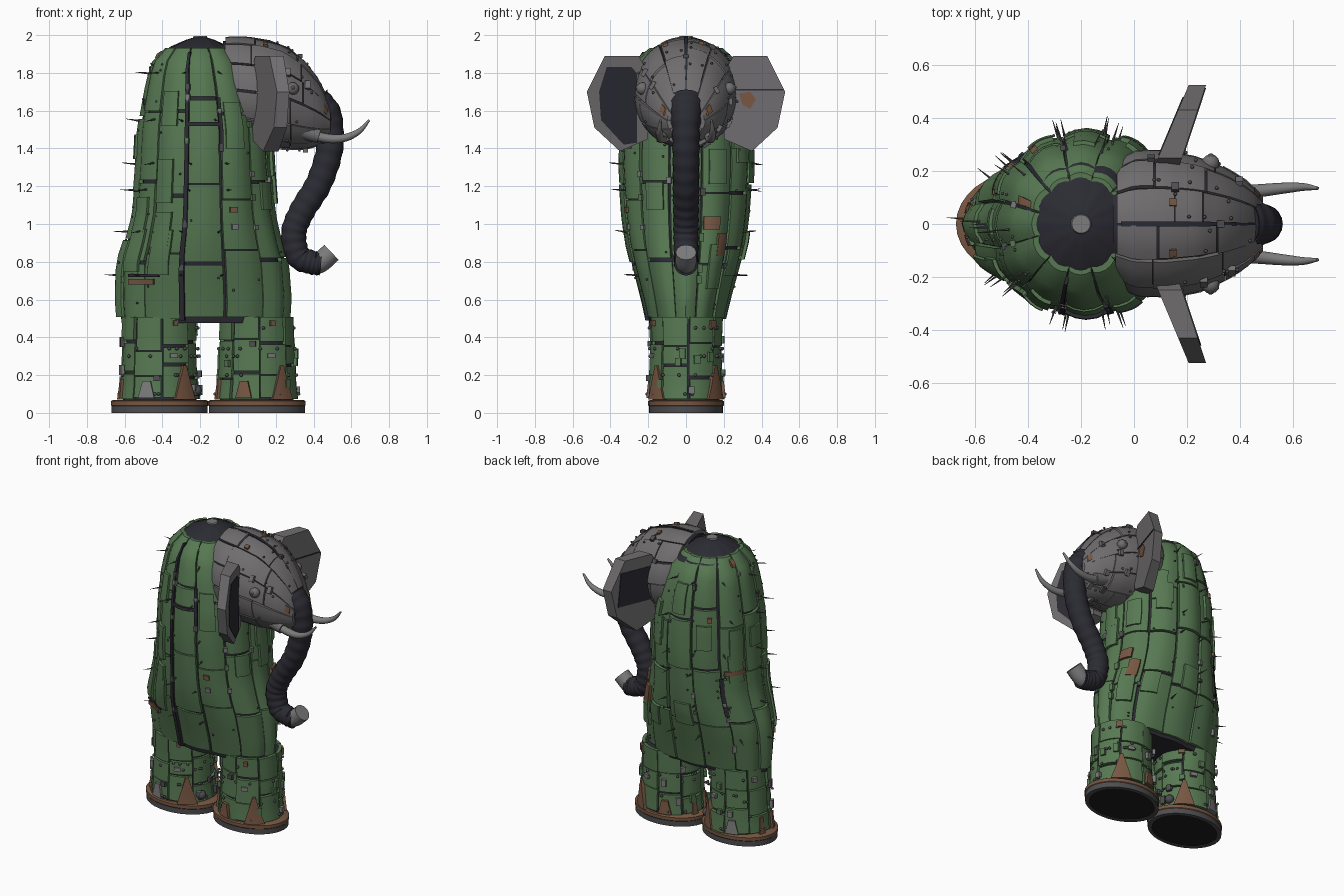
import bpy, bmesh, random
from math import sin, cos, pi, radians, tau
from mathutils import Vector, Matrix

random.seed(7)
if "Cube" in bpy.data.objects:
    bpy.data.objects.remove(bpy.data.objects["Cube"])


def material(name, r, g, b):
    m = bpy.data.materials.new(name)
    m.use_nodes = True
    m.diffuse_color = (r, g, b, 1)
    m.node_tree.nodes["Principled BSDF"].inputs["Base Color"].default_value = (r, g, b, 1)
    return m


GREEN, GREY, DARK, RUST, LIGHT, IRON, SOLE = range(7)
MATS = [material("green plate", .095, .19, .085), material("grey plate", .16, .152, .157),
        material("dark rubber", .024, .024, .033), material("rust", .185, .095, .055),
        material("light metal", .2, .2, .2), material("dark iron", .075, .075, .08),
        material("black sole", .012, .012, .014)]


def finish(name, bm, angle=35):
    bmesh.ops.remove_doubles(bm, verts=bm.verts, dist=1e-5)
    mesh = bpy.data.meshes.new(name)
    bm.to_mesh(mesh)
    bm.free()
    for m in MATS:
        mesh.materials.append(m)
    ob = bpy.data.objects.new(name, mesh)
    bpy.context.collection.objects.link(ob)
    bpy.ops.object.select_all(action='DESELECT')
    ob.select_set(True)
    bpy.context.view_layer.objects.active = ob
    bpy.ops.object.shade_smooth_by_angle(angle=radians(angle))


def paint(verts, mat):
    for f in {f for v in verts for f in v.link_faces}:
        f.material_index = mat


def table(rows, t):
    """Linear lookup in rows of (key, values...)."""
    t = min(max(t, rows[0][0]), rows[-1][0])
    for p, q in zip(rows, rows[1:]):
        if t <= q[0]:
            k = (t - p[0]) / (q[0] - p[0])
            return [a + (b - a) * k for a, b in zip(p[1:], q[1:])]


# Surface functions: (angle, station, offset) -> point
BODY = [(.47, -.63, .27, .205), (.6, -.64, .28, .235), (.8, -.635, .265, .29), (.9, -.6, .235, .315),
        (1.05, -.56, .2, .335), (1.3, -.54, .18, .352), (1.5, -.53, .17, .345), (1.7, -.495, .12, .32),
        (1.83, -.465, .07, .285), (1.9, -.43, .03, .245), (1.94, -.37, -.035, .175),
        (1.975, -.29, -.11, .1), (1.99, -.24, -.16, .05)]
HEAD = [(-.08, 1.98, 1.45, .22), (0, 1.985, 1.43, .272), (.12, 1.975, 1.41, .275), (.25, 1.94, 1.4, .25),
        (.35, 1.86, 1.4, .205), (.43, 1.76, 1.42, .155), (.5, 1.61, 1.47, .08)]
LEG = [(.03, .215, .195), (.15, .2, .187), (.35, .192, .178), (.52, .185, .185)]


def body(u, z, off=0):
    a, b, r = table(BODY, z)
    k = .95 + .05 * abs(cos(6 * u))
    return Vector(((a + b) / 2 + ((b - a) / 2 * k + off) * cos(u), (r * k + off) * sin(u), z))


def head(u, x, off=0):
    top, low, r = table(HEAD, x)
    return Vector((x, (r + off) * cos(u), (top + low) / 2 + ((top - low) / 2 + off) * sin(u)))


def leg(cx):
    def surf(u, z, off=0):
        rx, ry = table(LEG, z)
        return Vector((cx + (rx + off) * cos(u), (ry + off) * sin(u), z))
    return surf


def loft(bm, rings, mat):
    """Skin closed rings of points and cap both ends."""
    vs = [[bm.verts.new(p) for p in ring] for ring in rings]
    n = len(vs[0])
    faces = [bm.faces.new((a[i], a[(i + 1) % n], b[(i + 1) % n], b[i]))
             for a, b in zip(vs, vs[1:]) for i in range(n)]
    faces += [bm.faces.new(vs[0][::-1]), bm.faces.new(vs[-1])]
    for f in faces:
        f.material_index = mat
    bmesh.ops.recalc_face_normals(bm, faces=faces)


def core(bm, surf, stations, off, mat=DARK, n=48):
    loft(bm, [[surf(tau * i / n, v, off) for i in range(n)] for v in stations], mat)


def patch(bm, surf, u0, u1, v0, v1, off, mat, thick=.022, nu=4, nv=5, taper=1):
    """Curved plate with a rim that drops toward the core."""
    g = []
    for j in range(-1, nv + 2):
        row = []
        for i in range(-1, nu + 2):
            a, b = min(max(i, 0), nu) / nu, min(max(j, 0), nv) / nv
            edge = i in (-1, nu + 1) or j in (-1, nv + 1)
            a = .5 + (a - .5) * (1 + (taper - 1) * b)
            row.append(bm.verts.new(surf(u0 + (u1 - u0) * a, v0 + (v1 - v0) * b, off - edge * thick)))
        g.append(row)
    for p, q in zip(g, g[1:]):
        for i in range(len(p) - 1):
            bm.faces.new((p[i], p[i + 1], q[i + 1], q[i])).material_index = mat


def plating(bm, surf, cols, shift, v0, v1, rows, gap, vgap, mat, lift):
    """Cover a surface with columns of unevenly cut plates."""
    step = tau / cols
    for c in range(cols):
        ua, ub = (c + shift) * step, (c + shift + 1) * step
        cuts = [v0] + [v0 + (v1 - v0) * (r + random.uniform(-.25, .25)) / rows for r in range(1, rows)] + [v1]
        for a, b in zip(cuts, cuts[1:]):
            lo, hi = random.choice((.3, .6, 1)) * gap, random.choice((.3, 1, 1.4)) * gap
            patch(bm, surf, ua + lo, ub - hi, a + vgap * random.choice((.2, 1)), b - vgap * .3,
                  random.uniform(0, lift), mat)


def frame(surf, u, v, off=0):
    d = surf(u, v, .1) - surf(u, v)
    return Matrix.Translation(surf(u, v, off)) @ d.to_track_quat('Z', 'Y').to_matrix().to_4x4()


def stud(bm, surf, u, v, size, mat, off=.008):
    r = bmesh.ops.create_icosphere(bm, subdivisions=2, radius=size, matrix=frame(surf, u, v, off))
    paint(r["verts"], mat)


def bracket(bm, surf, u, v, size, mat, off=.012):
    m = frame(surf, u, v, off) @ Matrix.Diagonal((size, size * random.uniform(.8, 1.8), .02, 1))
    paint(bmesh.ops.create_cube(bm, size=1, matrix=m)["verts"], mat)


def sweep(bm, pts, radius, mat, steps=10, n=20):
    """Round tube along a smooth path; radius is a function of 0..1."""
    pts = [Vector(p) for p in pts]
    ext = [2 * pts[0] - pts[1]] + pts + [2 * pts[-1] - pts[-2]]
    line = []
    for a, b, c, d in zip(ext, ext[1:], ext[2:], ext[3:]):
        for s in range(steps):
            t = s / steps
            line.append(.5 * (2 * b + (c - a) * t + (2 * a - 5 * b + 4 * c - d) * t ** 2
                              + (3 * b - a - 3 * c + d) * t ** 3))
    line.append(pts[-1])
    rings = []
    for i, p in enumerate(line):
        t = (line[min(i + 1, len(line) - 1)] - line[max(i - 1, 0)]).normalized()
        up = t.cross(Vector((0, 1, 0))).normalized()
        side = up.cross(t)
        r = radius(i / (len(line) - 1))
        rings.append([p + (side * cos(tau * k / n) + up * sin(tau * k / n)) * r for k in range(n)])
    loft(bm, rings, mat)


# Body: dark core with crown, then green plates, worn patches and open seams
bm = bmesh.new()
core(bm, body, [.475 + .06 * i for i in range(23)] + [r[0] for r in BODY[-5:]], -.014)
finish("body_core", bm)
bm = bmesh.new()
plating(bm, body, 12, -.5, .495, 1.935, 4, .02, .013, GREEN, .013)
for i in range(24):
    u, z = radians(30 * random.randrange(12) + random.uniform(-6, 4)), random.uniform(.6, 1.6)
    patch(bm, body, u - .14, u + .14, z, z + random.uniform(.12, .25), .018, GREEN, .02)
for deg, z, w, h, mat in ((24, .97, .13, .07, RUST), (36, .83, .09, .12, RUST), (-136, .68, .2, .03, RUST),
                          (150, 1.18, .2, .03, RUST), (-66, 1.06, .05, .03, RUST), (-66, .97, .04, .03, LIGHT),
                          (125, 1.55, .04, .03, RUST), (160, 1.88, .06, .035, RUST),
                          (-105, .49, .03, 1.42, DARK), (-75, 1.42, .03, .25, DARK), (135, .9, .04, .26, DARK),
                          (-90, 1.52, .23, .02, DARK), (-134, .72, .24, .015, DARK)):
    patch(bm, body, radians(deg) - w, radians(deg) + w, z, z + h, .02, mat, .03, nv=16)
finish("body_plates", bm)

# Crown disc
bm = bmesh.new()
r = bmesh.ops.create_cone(bm, cap_ends=True, segments=16, radius1=.045, radius2=.035, depth=.02,
                          matrix=Matrix.Translation((-.2, 0, 1.985)))
paint(r["verts"], LIGHT)
finish("crown_disc", bm)

# Spikes and body fasteners
bm = bmesh.new()
for deg in (75, 105, 142, 180, -142, -105, -75):
    for z in (.73, .96, 1.18, 1.32, 1.55, 1.8):
        m = frame(body, radians(deg + random.uniform(-5, 5)), z, .03)
        m = m @ Matrix.Rotation(random.uniform(-.2, .2), 4, 'X')
        r = bmesh.ops.create_cone(bm, cap_ends=True, segments=6, radius1=.007, radius2=.001, depth=.09, matrix=m)
        paint(r["verts"], IRON)
finish("body_spikes", bm)
bm = bmesh.new()
for i in range(34):
    u = radians(15 + 30 * random.randrange(12))
    bracket(bm, body, u, random.uniform(.6, 1.85), .025, random.choice((IRON, LIGHT, GREEN, GREEN)))
for i in range(60):
    u = radians(30 * random.randrange(12) + random.choice((-10, 10)))
    stud(bm, body, u, random.uniform(.55, 1.85), .006, IRON, .014)
finish("body_fasteners", bm)

# Legs with soles, rust rims and a few pointed rust plates
for name, cx in (("hind", -.415), ("fore", .1)):
    surf = leg(cx)
    bm = bmesh.new()
    core(bm, surf, [.03, .15, .35, .5], -.015)
    plating(bm, surf, 8, .1, .07, .51, 3, .03, .012, GREEN, .014)
    for side in (1, -1):
        patch(bm, surf, side * .9 - .3, side * .9 + .3, .07, .25, .022, RUST, .03, taper=.15)
        patch(bm, surf, side * 1.9 - .2, side * 1.9 + .2, .08, .17, .02,
              LIGHT if name == "hind" else RUST, .03, taper=.5)
        patch(bm, surf, pi - side * .3 - .1, pi - side * .3 + .1, .07, .18, .02, RUST, .03, taper=.6)
        patch(bm, surf, side * 1.2 - .1, side * 1.2 + .1, .29, .315, .022, LIGHT, .03)
    patch(bm, surf, .7, .9, .45, .49, .022, RUST, .03)
    patch(bm, surf, -1.2, -1.08, .46, .49, .022, RUST, .03)
    finish(name + "_leg", bm)
    bm = bmesh.new()
    for i in range(45):
        stud(bm, surf, random.uniform(0, tau), random.choice((.1, .2, .3, .34, .45)), .009, IRON, .015)
    for i in range(12):
        bracket(bm, surf, random.uniform(0, tau), random.uniform(.12, .45), .032, random.choice((IRON, LIGHT, GREEN)), .015)
    if name == "hind":
        for deg in (-25, 25):
            stud(bm, surf, radians(deg), .12, .03, IRON, .01)
    finish(name + "_leg_fasteners", bm)
    bm = bmesh.new()

    def oval(k, z):
        return [Vector((cx + .258 * k * cos(tau * i / 32), .2 * k * sin(tau * i / 32), z)) for i in range(32)]
    loft(bm, [oval(.97, .032), oval(1, .04), oval(1, .062), oval(.96, .068)], RUST)
    loft(bm, [oval(.88, .012), oval(.88, 0), oval(.985, 0), oval(.985, .036)], IRON)
    loft(bm, [oval(.88, .004), oval(.88, .02)], SOLE)
    finish(name + "_foot", bm)

# Head: dark core, grey plates, eyes and fasteners
bm = bmesh.new()
core(bm, head, [r[0] for r in HEAD], -.012)
plating(bm, head, 12, 0, -.07, .49, 3, .018, .005, GREY, .01)
patch(bm, head, pi / 2 - .035, pi / 2 + .035, -.05, .49, .011, DARK, .02)
for u in (1.27, 1.98):
    patch(bm, head, u - .05, u + .05, .135, .16, .014, RUST, .02)
for u in (.3, 2.85):
    patch(bm, head, u - .15, u + .15, .455, .475, .014, RUST, .02)
finish("head", bm)
bm = bmesh.new()
for u in (radians(14), radians(166)):
    stud(bm, head, u, .29, .034, GREY, .005)
    stud(bm, head, u, .29, .016, IRON, .027)
for i in range(40):
    stud(bm, head, radians(30 * random.randrange(12) + random.choice((6, 24))), random.uniform(0, .45), .007, IRON, .011)
for i in range(18):
    bracket(bm, head, radians(30 * random.randrange(12)), random.uniform(.05, .46), .028, random.choice((GREY, GREY, IRON)))
finish("head_fasteners", bm)

# Ears: slanted slabs, thick at the root, with thin plates
EAR = [(.2, 1.8), (.25, 1.89), (.43, 1.89), (.525, 1.7), (.485, 1.51), (.35, 1.385), (.2, 1.45)]


def ear_front(y):
    return .165 + (y - .2) * .33


def ear_back(y):
    return .07 + (y - .2) * .42


def slab(bm, side, pts, near, far, mat):
    loft(bm, [[Vector((x(y), side * y, z)) for y, z in pts] for x in (near, far)], mat)


def plate(bm, side, pts, face, mat):
    """Thin plate lying on one face of the ear."""
    slab(bm, side, pts, lambda y: face(y) - .004, lambda y: face(y) + .004, mat)


for name, side in (("left", 1), ("right", -1)):
    bm = bmesh.new()
    slab(bm, side, EAR, ear_back, ear_front, GREY)
    if side > 0:
        plate(bm, side, [(.26, 1.81), (.46, 1.81), (.48, 1.58), (.26, 1.58)], ear_back, DARK)
        plate(bm, side, [(.28, 1.69), (.34, 1.7), (.37, 1.66), (.34, 1.61), (.3, 1.63)], ear_front, RUST)
        plate(bm, side, [(.25, 1.714), (.515, 1.714), (.515, 1.706), (.25, 1.706)], ear_front, DARK)
    else:
        plate(bm, side, [(.26, 1.8), (.29, 1.83), (.42, 1.83), (.46, 1.7), (.45, 1.55), (.33, 1.42),
                         (.26, 1.43)], ear_front, DARK)
    finish(name + "_ear", bm)

# Trunk with ribbed hose and metal tip
bm = bmesh.new()
sweep(bm, [(.4, 0, 1.64), (.475, 0, 1.56), (.485, 0, 1.4), (.43, 0, 1.22), (.34, 0, 1.07), (.295, 0, .95),
           (.32, 0, .83), (.39, 0, .797), (.44, 0, .79)],
      lambda t: (.1 - .17 * t if t < .15 else .0745 - .013 * t) + .002 * cos(t * tau * 20), DARK, 16)
sweep(bm, [(.4, 0, .785), (.44, 0, .8), (.495, 0, .85)], lambda t: .055, LIGHT, 3, 12)
finish("trunk", bm)

# Tusks and their sockets
for name, s in (("left", 1), ("right", -1)):
    bm = bmesh.new()
    sweep(bm, [(.34, s * .12, 1.49), (.46, s * .125, 1.455), (.56, s * .135, 1.455), (.64, s * .14, 1.49),
               (.695, s * .135, 1.55)], lambda t: .026 - .02 * t ** 2, LIGHT, 6, 12)
    sweep(bm, [(.33, s * .12, 1.5), (.38, s * .12, 1.48), (.43, s * .122, 1.465)], lambda t: .045 - .008 * t, GREY, 3, 12)
    finish(name + "_tusk", bm)
